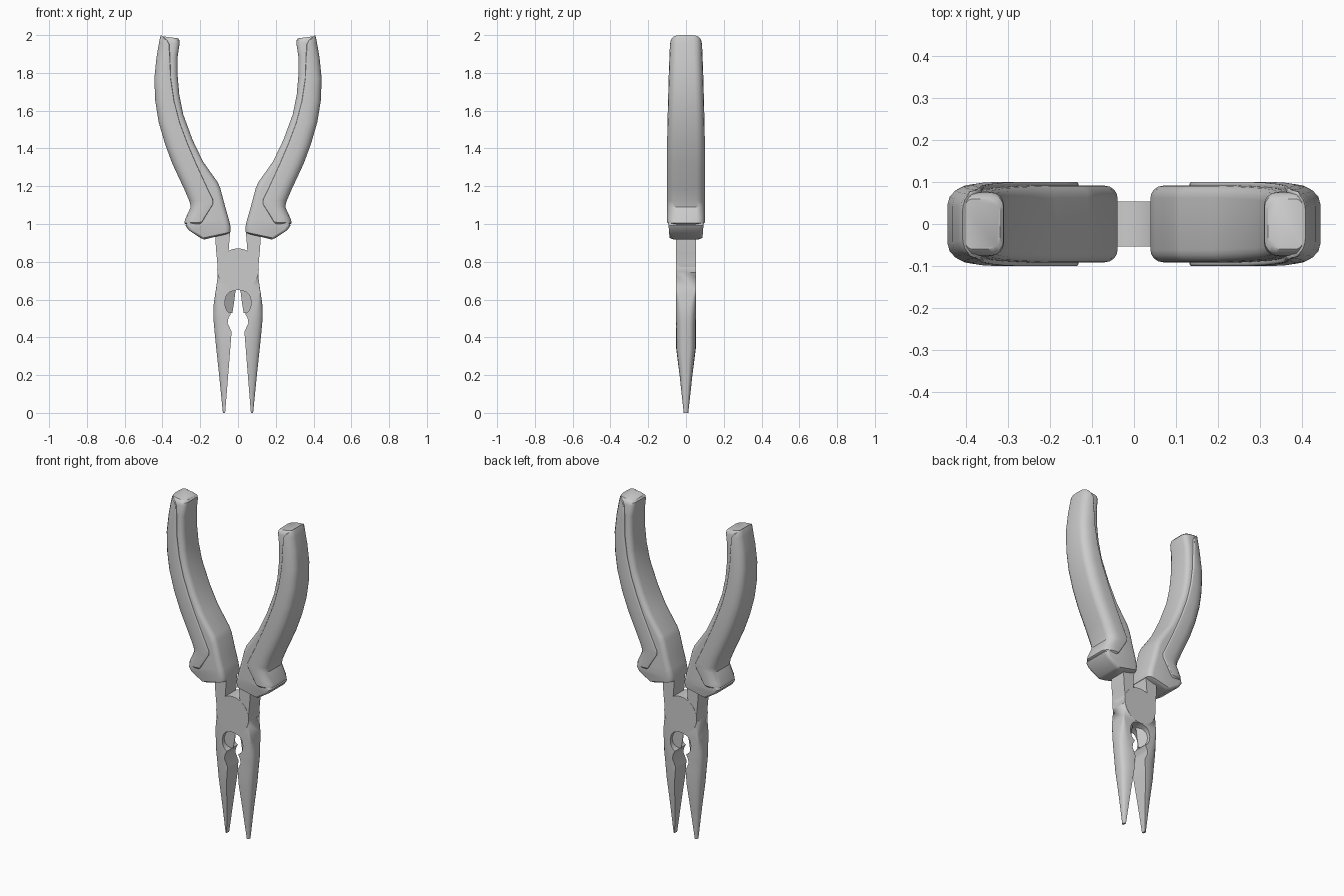
import bpy, bmesh
from math import cos, sin, pi


def section(L, R, d, outer, inner, n=5):
    """Rounded rectangle spanning L->R in xz, half depth d in y.
    outer / inner are (across, depth) corner radii on the L / R side."""
    w = ((R[0] - L[0]) ** 2 + (R[1] - L[1]) ** 2) ** 0.5
    pts = []
    for k in range(4):
        left, sy = k in (0, 3), (-1 if k < 2 else 1)
        ru, ry = outer if left else inner
        ru, ry = min(ru, w * 0.96), min(ry, d)
        cu = ru if left else w - ru
        for i in range(n):
            a = pi + (k + i / (n - 1)) * pi / 2
            u, y = cu + ru * cos(a), sy * (d - ry) + ry * sin(a)
            t = u / w
            pts.append((L[0] + (R[0] - L[0]) * t, y, L[1] + (R[1] - L[1]) * t))
    return pts


def loft(name, sections, side, angle=35):
    """Skin the sections; side = -1 left, 1 right (sections are given for the left)."""
    bm = bmesh.new()
    rings = [[bm.verts.new((-side * x, y, z)) for x, y, z in s] for s in sections]
    n = len(rings[0])
    for a, b in zip(rings, rings[1:]):
        for i in range(n):
            j = (i + 1) % n
            bm.faces.new((a[i], a[j], b[j], b[i]))
    bm.faces.new(rings[0])
    bm.faces.new(rings[-1])
    bmesh.ops.remove_doubles(bm, verts=bm.verts, dist=1e-5)
    bmesh.ops.recalc_face_normals(bm, faces=bm.faces)
    me = bpy.data.meshes.new(name)
    bm.to_mesh(me)
    bm.free()
    ob = bpy.data.objects.new(name, me)
    bpy.context.collection.objects.link(ob)
    smooth(ob, angle)


def smooth(ob, angle):
    bpy.ops.object.select_all(action='DESELECT')
    ob.select_set(True)
    bpy.context.view_layer.objects.active = ob
    bpy.ops.object.shade_smooth_by_angle(angle=angle * pi / 180)


# jaw and arm: z, outer x, inner x, half depth, outer rounding
JAW = [
    (0, .08, .068, .012, .011), (.2, .1, .052, .034, .046), (.34, .115, .041, .052, .07),
    (.43, .124, .034, .053, .08), (.475, .128, .055, .053, .066), (.5, .13, .051, .053, .058),
    (.525, .131, .038, .053, .048), (.53, .131, .046, .053, .047), (.54, .131, .057, .053, .043),
    (.56, .13, .067, .053, .036), (.59, .127, .07, .053, .026), (.62, .122, .062, .053, .015),
    (.64, .12, .045, .053, .008), (.652, .117, .002, .053, .005), (.72, .108, 0, .053, 0),
    (.8, .11, 0, .053, 0), (.85, .115, 0, .053, 0), (.856, .116, .05, .053, 0),
    (.98, .123, .04, .053, 0),
]
# wire cutter edge: z, inner x
CUTTER = [(.528, .03), (.59, .02), (.655, .012)]

# handle body: outer edge x, z, inner edge x, z, half depth
CORE = [
    (-.178, .918, -.055, .948, .075), (-.195, .924, -.04, .957, .087),
    (-.262, .968, -.039, .985, .091), (-.278, .992, -.05, 1.03, .092),
    (-.262, 1.02, -.07, 1.1, .092), (-.235, 1.09, -.094, 1.19, .092),
    (-.25, 1.16, -.108, 1.222, .092), (-.32, 1.35, -.185, 1.33, .092),
    (-.36, 1.45, -.24, 1.445, .09), (-.4, 1.58, -.29, 1.58, .087),
    (-.42, 1.69, -.311, 1.685, .084), (-.425, 1.79, -.32, 1.79, .081),
    (-.415, 1.89, -.319, 1.89, .078), (-.408, 1.965, -.309, 1.957, .075),
    (-.405, 1.985, -.31, 1.973, .07), (-.402, 1.994, -.318, 1.983, .06),
]
# outer soft grip: outer edge x, z, seam x, z, half depth
GRIP = [
    (-.275, .998, -.2, 1.0, .092), (-.284, 1.005, -.19, 1.01, .1),
    (-.28, 1.025, -.16, 1.06, .1), (-.25, 1.09, -.132, 1.105, .1),
    (-.257, 1.12, -.133, 1.13, .1), (-.285, 1.185, -.16, 1.185, .1),
    (-.348, 1.32, -.222, 1.32, .1), (-.387, 1.425, -.265, 1.42, .1),
    (-.42, 1.54, -.308, 1.535, .098), (-.438, 1.65, -.338, 1.65, .095),
    (-.443, 1.77, -.356, 1.77, .092), (-.432, 1.88, -.36, 1.88, .088),
    (-.418, 1.96, -.363, 1.95, .085), (-.412, 1.99, -.375, 1.972, .08),
    (-.408, 2.0, -.388, 1.985, .07),
]

for side, tag in ((-1, "left"), (1, "right")):
    loft(f"{tag}_jaw_and_arm",
         [section((-xo, z), (-xi, z), d, (c, min(c, .65 * d)), (0, 0))
          for z, xo, xi, d, c in JAW], side)
    loft(f"{tag}_cutter",
         [section((-.09, z), (-x, z), .034, (0, 0), (.05, .032), 2)
          for z, x in CUTTER], side, 20)
    loft(f"{tag}_handle_core",
         [section(r[:2], r[2:4], r[4], (.02, .02), (.03, .03)) for r in CORE], side)
    loft(f"{tag}_handle_grip",
         [section(r[:2], r[2:4], r[4], (.06, .045), (.006, .006)) for r in GRIP], side)

# pivot disc
bpy.ops.mesh.primitive_cylinder_add(vertices=48, radius=.11, depth=.108,
                                    location=(0, 0, .76), rotation=(pi / 2, 0, 0))
disc = bpy.context.object
disc.name = "pivot_disc"
smooth(disc, 35)
